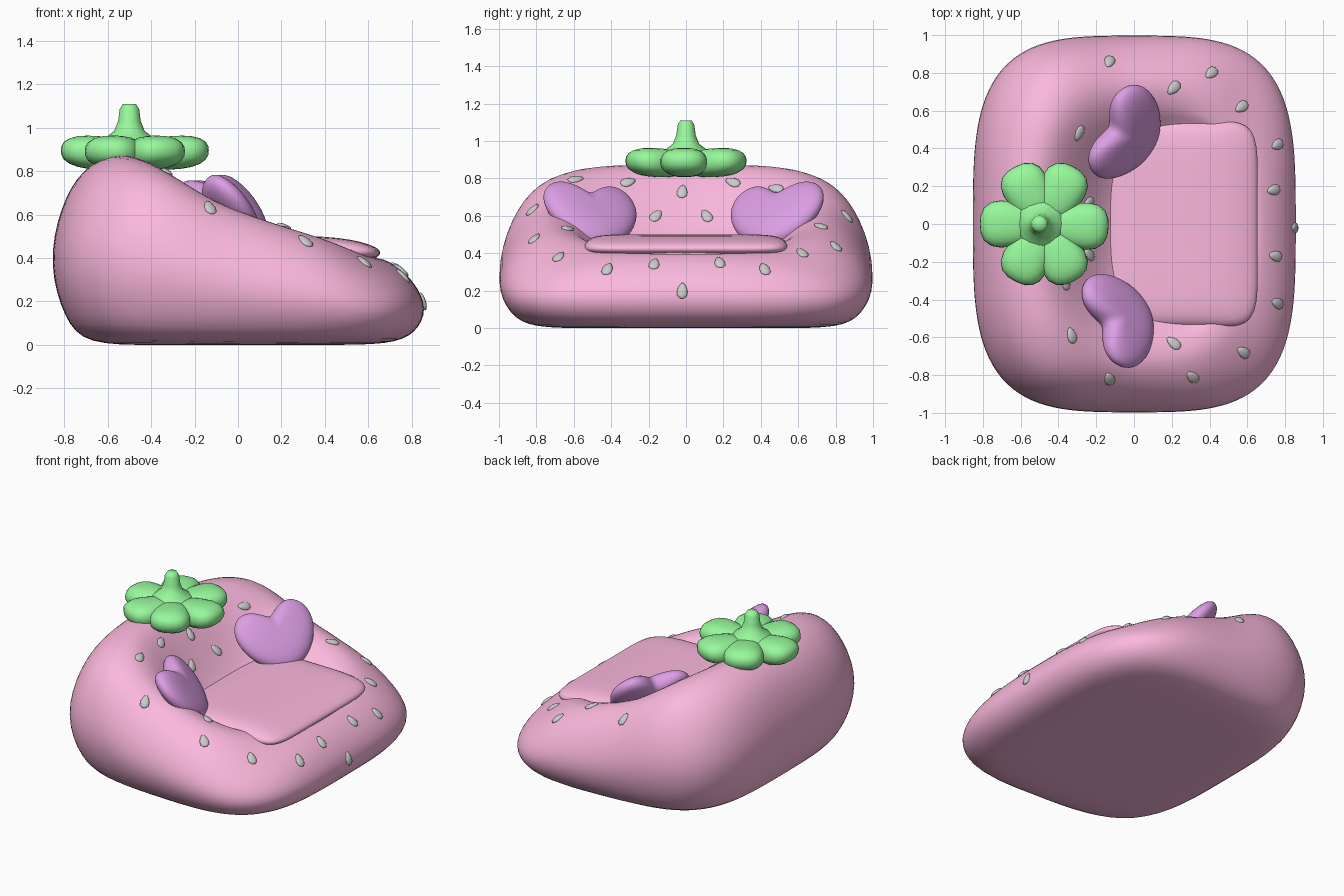
import bpy, bmesh, math
from mathutils import Vector, Matrix
from mathutils.bvhtree import BVHTree

if "Cube" in bpy.data.objects:
    bpy.data.objects.remove(bpy.data.objects["Cube"])


def material(name, rgb):
    m = bpy.data.materials.new(name)
    m.diffuse_color = (*rgb, 1)
    m.use_nodes = True
    m.node_tree.nodes["Principled BSDF"].inputs["Base Color"].default_value = m.diffuse_color
    return m


PINK = material("pink", (0.97, 0.48, 0.73))
GREEN = material("green", (0.31, 0.95, 0.33))
LILAC = material("lilac", (0.72, 0.34, 0.78))


def finish(bm, name, mat=None, levels=0):
    bmesh.ops.recalc_face_normals(bm, faces=bm.faces)
    me = bpy.data.meshes.new(name)
    bm.to_mesh(me)
    bm.free()
    for p in me.polygons:
        p.use_smooth = True
    ob = bpy.data.objects.new(name, me)
    bpy.context.collection.objects.link(ob)
    if mat:
        me.materials.append(mat)
    if levels:
        s = ob.modifiers.new("smooth", "SUBSURF")
        s.levels = s.render_levels = levels
    return ob


def loft(bm, rings):
    """Skin closed rings of points and close both ends with a fan."""
    loops = [[bm.verts.new(p) for p in r] for r in rings]
    n = len(loops[0])
    for a, b in zip(loops, loops[1:]):
        for i in range(n):
            j = (i + 1) % n
            bm.faces.new((a[i], a[j], b[j], b[i]))
    for lp in (loops[0], loops[-1]):
        c = bm.verts.new(sum((v.co for v in lp), Vector()) / n)
        for i in range(n):
            bm.faces.new((lp[i], lp[(i + 1) % n], c))


def squircle(cx, ax, ay, power, n=40):
    pts = []
    for i in range(n):
        c, s = math.cos(2 * math.pi * i / n), math.sin(2 * math.pi * i / n)
        r = (abs(c) ** power + abs(s) ** power) ** (-1 / power)
        pts.append((cx + ax * r * c, ay * r * s))
    return pts


# Height of the body's crest along x: tall back, sloping arms, low front
CREST = [(-0.5, 0.885), (-0.42, 0.86), (-0.3, 0.785), (-0.1, 0.655),
         (0.2, 0.55), (0.4, 0.49), (0.6, 0.405), (0.72, 0.39)]


def crest(x):
    if x <= CREST[0][0]:
        return CREST[0][1]
    for (x0, z0), (x1, z1) in zip(CREST, CREST[1:]):
        if x <= x1:
            return z0 + (z1 - z0) * (x - x0) / (x1 - x0)
    return CREST[-1][1]


# Body: centre x, half width, half depth, crest share, floor height, squareness
FLOOR = 0.42
SECTIONS = [(0, 0.4, 0.5, 0, 0, 3.6), (0, 0.70, 0.83, 0, 0, 3.8),
            (0.01, 0.81, 0.945, 0.13, 0, 3.8), (0, 0.875, 1.021, 0.42, 0, 3.7),
            (0, 0.82, 0.955, 0.72, 0, 3.5), (0.01, 0.73, 0.85, 0.92, 0, 3.2),
            (0.05, 0.61, 0.74, 1.01, 0, 2.7), (0.1, 0.54, 0.65, 0.98, 0, 2.4),
            (0.17, 0.47, 0.575, 0.68, 0.32 * FLOOR, 2.4),
            (0.26, 0.36, 0.49, 0, FLOOR, 2.6), (0.25, 0.2, 0.3, 0, FLOOR, 2.6)]
bm = bmesh.new()
loft(bm, [[(x, y, k * crest(x) + f) for x, y in squircle(cx, ax, ay, power)]
          for cx, ax, ay, k, f, power in SECTIONS])
body = finish(bm, "sofa_body", PINK, 2)

# Seat cushion, its top drooping toward the front edge
bm = bmesh.new()
loft(bm, [[(x, y, z - t * max(0, x - 0.3) ** 2)
           for x, y in squircle(0.25, 0.405 - d, 0.545 - d, 9, 48)]
          for d, z, t in [(0.2, 0.39, 0), (0.05, 0.39, 0), (0.01, 0.405, 0),
                          (-0.005, 0.435, 0.1), (0.01, 0.47, 0.2), (0.06, 0.492, 0.3),
                          (0.13, 0.5, 0.3), (0.25, 0.502, 0.3)]])
finish(bm, "seat_cushion", PINK, 1)

# Heart pillows leaning in the back corners
half = [(0.06, 0.175), (0.15, 0.215), (0.235, 0.175), (0.275, 0.07),
        (0.235, -0.06), (0.14, -0.17)]
outline = [(0, 0.12)] + half + [(0, -0.23)] + [(-x, y) for x, y in reversed(half)]
LAYERS = [(0.4, -0.07), (0.75, -0.06), (0.97, -0.035), (1.04, 0),
          (0.97, 0.035), (0.75, 0.06), (0.4, 0.07)]
across = Vector((0.48, 0.88, 0)).normalized()
lean = math.radians(41)
up = Vector((-0.88 * math.sin(lean), 0.48 * math.sin(lean), math.cos(lean))).normalized()
facing = across.cross(up)
roll = Matrix.Rotation(math.radians(7), 3, facing)
across, up = roll @ across, roll @ up
for side, name, cx, cy in ((1, "heart_pillow_right", -0.03, 0.475),
                           (-1, "heart_pillow_left", -0.065, 0.5)):
    bm = bmesh.new()
    rings = []
    for s, h in LAYERS:
        ring = [Vector((cx, cy, 0.605)) + across * x * s + up * y * s + facing * h
                for x, y in outline]
        rings.append([(p.x, p.y * side, p.z) for p in ring])
    loft(bm, rings)
    finish(bm, name, LILAC, 2)

# Leaf crown: six puffy, blunt petals with raised tips and a flared stem
bm = bmesh.new()
for angle in (-3, 63, 117, 180, 243, 297):
    vs = bmesh.ops.create_uvsphere(bm, u_segments=20, v_segments=12, radius=1)["verts"]
    turn = Matrix.Translation((-0.475, 0, 0.885)) @ Matrix.Rotation(math.radians(angle), 4, "Z")
    for v in vs:
        x, y, z = v.co / sum(abs(c) ** 2.5 for c in v.co) ** (1 / 2.5)
        v.co = turn @ Vector((0.178 + 0.163 * x, 0.12 * y * (1 + 0.2 * x),
                              0.077 * z + 0.01 * x))
loft(bm, [[(-0.5 + r * math.cos(a * math.pi / 6), r * math.sin(a * math.pi / 6), z)
           for a in range(12)]
          for r, z in [(0.13, 0.84), (0.15, 0.92), (0.11, 0.955), (0.07, 0.985),
                       (0.052, 1.03), (0.045, 1.085), (0.03, 1.11)]])
finish(bm, "leaf_crown", GREEN)

# Seeds laid on the body surface, pointing away from the crown
bpy.context.view_layer.update()
tree = BVHTree.FromObject(body, bpy.context.evaluated_depsgraph_get())
ON_TOP = [(-0.13, 0.86), (0.21, 0.72), (0.41, 0.8), (0.57, 0.62), (0.76, 0.42),
          (0.74, 0.18), (0.75, -0.17), (0.76, -0.42), (0.58, -0.68), (0.31, -0.81),
          (0.21, -0.63), (-0.13, -0.82), (-0.33, -0.59), (-0.29, 0.48)]
ON_FRONT = [(-0.02, 0.2), (-0.02, 0.73), (-0.16, 0.6), (0.11, 0.6),
            (0.25, 0.78), (-0.31, 0.78)]
rays = [(Vector((x, y, 3)), Vector((0, 0, -1))) for x, y in ON_TOP]
rays += [(Vector((3, y, z)), Vector((-1, 0, 0))) for y, z in ON_FRONT]
bm = bmesh.new()
for start, direction in rays:
    hit, normal, _, _ = tree.ray_cast(start, direction)
    if hit is None:
        continue
    out = Vector((hit.x + 0.5, hit.y, -0.1))
    along = (out - normal * out.dot(normal)).normalized()
    wide = normal.cross(along)
    vs = bmesh.ops.create_uvsphere(bm, u_segments=10, v_segments=8, radius=1)["verts"]
    for v in vs:
        x, y, z = v.co
        v.co = (hit + along * 0.045 * x + wide * 0.028 * y * (1 + 0.3 * x)
                + normal * 0.014 * z)
finish(bm, "seeds")
